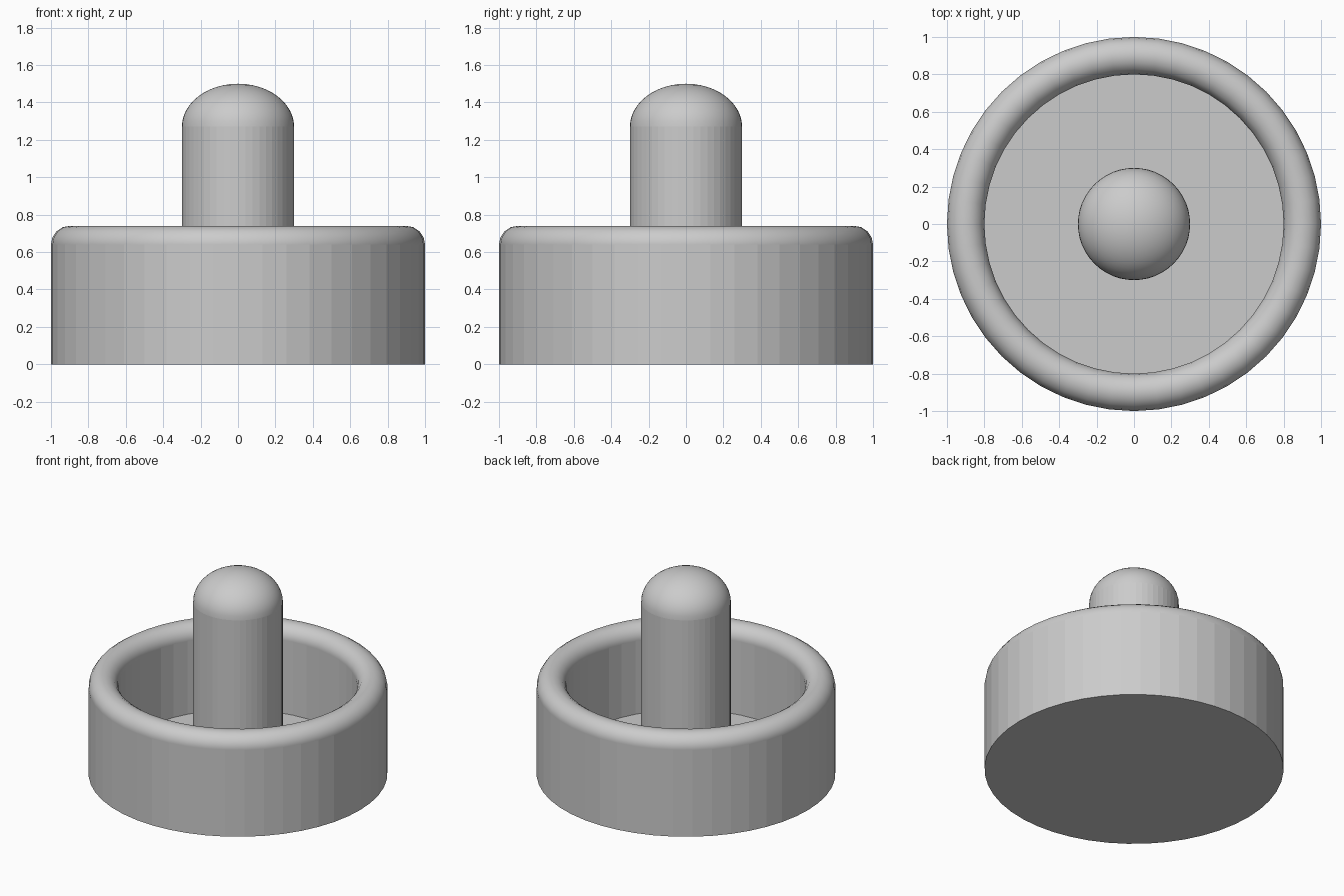
import bpy, bmesh
from math import sin, cos, pi

if "Cube" in bpy.data.objects:
    bpy.data.objects.remove(bpy.data.objects["Cube"])


def lathe(name, profile, sides, smooth=False):
    """Revolve (radius, z) points around z; radius 0 becomes a pole."""
    bm = bmesh.new()
    rings = []
    for r, z in profile:
        n = 1 if r < 1e-6 else sides
        rings.append([bm.verts.new((r * cos(2 * pi * i / sides),
                                    r * sin(2 * pi * i / sides), z)) for i in range(n)])
    for a, b in zip(rings, rings[1:]):
        for i in range(sides):
            j = (i + 1) % sides
            quad = [a[i % len(a)], a[j % len(a)], b[j % len(b)], b[i % len(b)]]
            bm.faces.new(list(dict.fromkeys(quad)))
    bmesh.ops.recalc_face_normals(bm, faces=bm.faces)
    for f in bm.faces:
        f.smooth = smooth
    mesh = bpy.data.meshes.new(name)
    bm.to_mesh(mesh)
    bm.free()
    obj = bpy.data.objects.new(name, mesh)
    bpy.context.collection.objects.link(obj)
    return obj


# Open cup: base, outer wall, inner wall and floor, with flat facets
lathe("cup", [(0, 0), (1, 0), (1, 0.64), (0.8, 0.64), (0.8, 0.1), (0, 0.1)], 48)

# Rounded rim on top of the wall
bpy.ops.mesh.primitive_torus_add(major_radius=0.9, minor_radius=0.1, major_segments=48,
                                 minor_segments=16, location=(0, 0, 0.64))
rim = bpy.context.object
rim.name = "rim"
bpy.ops.object.shade_smooth()

# Central post standing on the floor
lathe("post", [(0, 0.1), (0.3, 0.1), (0.3, 1.27), (0, 1.27)], 48)

# Flattened dome capping the post
dome = [(0.3 * cos(t * pi / 24), 1.27 + 0.23 * sin(t * pi / 24)) for t in range(12)]
lathe("dome_cap", dome + [(0, 1.5)], 48, smooth=True)
